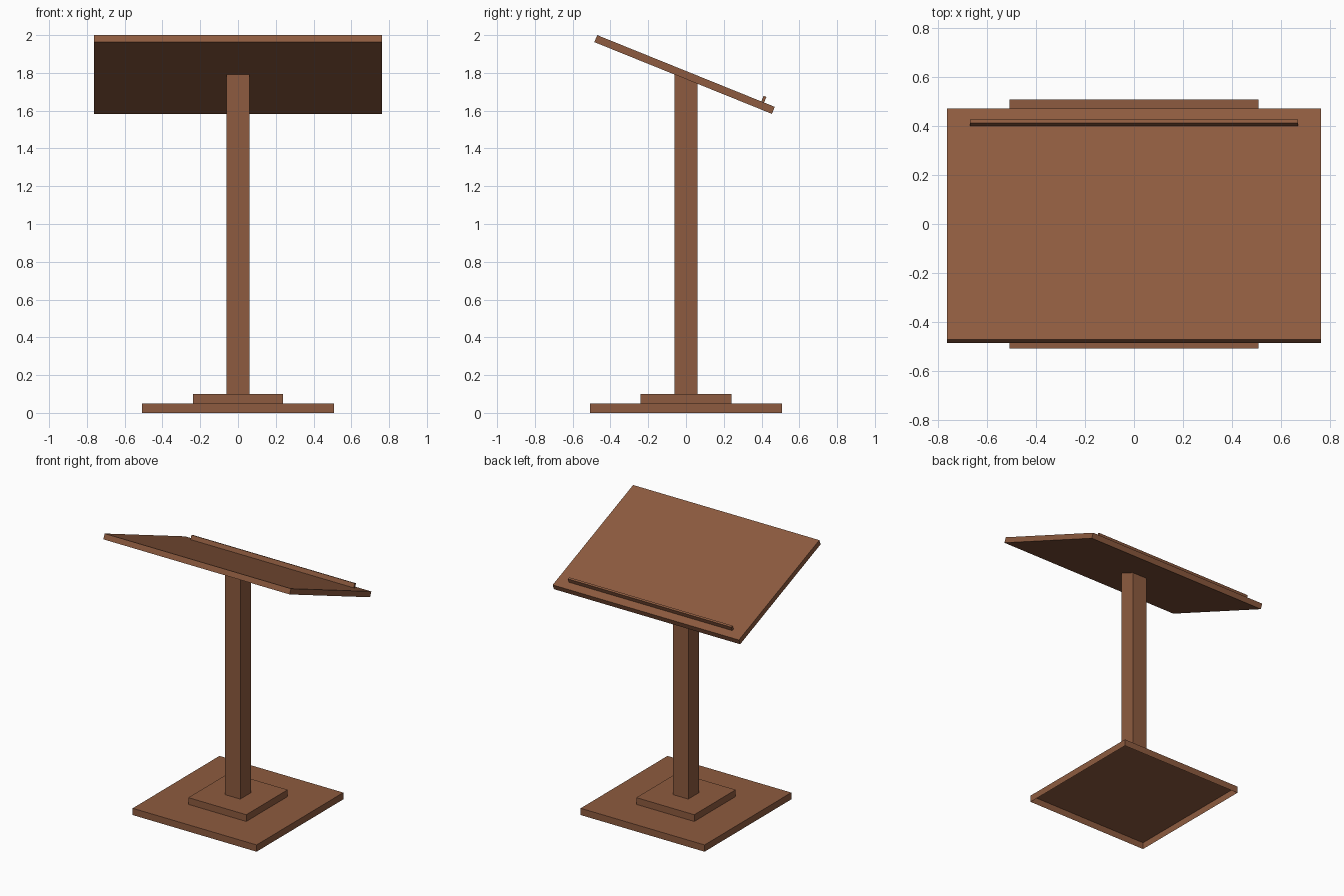
import bpy, bmesh, math
from mathutils import Matrix, Vector

if "Cube" in bpy.data.objects:
    bpy.data.objects.remove(bpy.data.objects["Cube"])

wood = bpy.data.materials.new("warm brown wood")
wood.diffuse_color = (0.27, 0.105, 0.05, 1)
wood.use_nodes = True
wood.node_tree.nodes["Principled BSDF"].inputs["Base Color"].default_value = wood.diffuse_color

TILT = math.radians(-22)
BOARD_TOP = Vector((0, 0, 1.81))      # middle of the board's upper surface
BOARD_THICK = 0.04


def box(name, lo, hi, matrix=None, open_bottom=False, shape=None):
    """Box between two corners, optionally transformed, reshaped or open below."""
    lo, hi = Vector(lo), Vector(hi)
    bm = bmesh.new()
    bmesh.ops.create_cube(bm, size=1)
    size = hi - lo
    for v in bm.verts:
        v.co = Vector(c * s for c, s in zip(v.co, size)) + (lo + hi) / 2
        if shape:
            shape(v.co)
    if matrix:
        bm.transform(matrix)
    if open_bottom:
        bm.normal_update()
        bmesh.ops.delete(bm, geom=[f for f in bm.faces if f.normal.z < -0.9],
                         context='FACES_ONLY')
    mesh = bpy.data.meshes.new(name)
    bm.to_mesh(mesh)
    bm.free()
    mesh.materials.append(wood)
    obj = bpy.data.objects.new(name, mesh)
    bpy.context.collection.objects.link(obj)
    return obj


def cut_to_board(co):
    # slope the post's upper end to meet the underside of the board
    if co.z > 1:
        co.z = BOARD_TOP.z - BOARD_THICK / math.cos(TILT) + co.y * math.tan(TILT)


# Foot: hollow plate, solid step, square post
box("base_plate", (-0.507, -0.507, 0), (0.507, 0.507, 0.05), open_bottom=True)
box("base_step", (-0.237, -0.242, 0.05), (0.237, 0.242, 0.10), open_bottom=True)
box("post", (-0.062, -0.062, 0.10), (0.062, 0.062, 1.79), shape=cut_to_board)

# Tilted board and the ledge that stops a book sliding off
tilted = Matrix.Translation(BOARD_TOP) @ Matrix.Rotation(TILT, 4, 'X')
box("reading_board", (-0.762, -0.507, -BOARD_THICK), (0.762, 0.507, 0), tilted)
box("book_ledge", (-0.668, 0.430, 0), (0.668, 0.446, 0.032), tilted)
